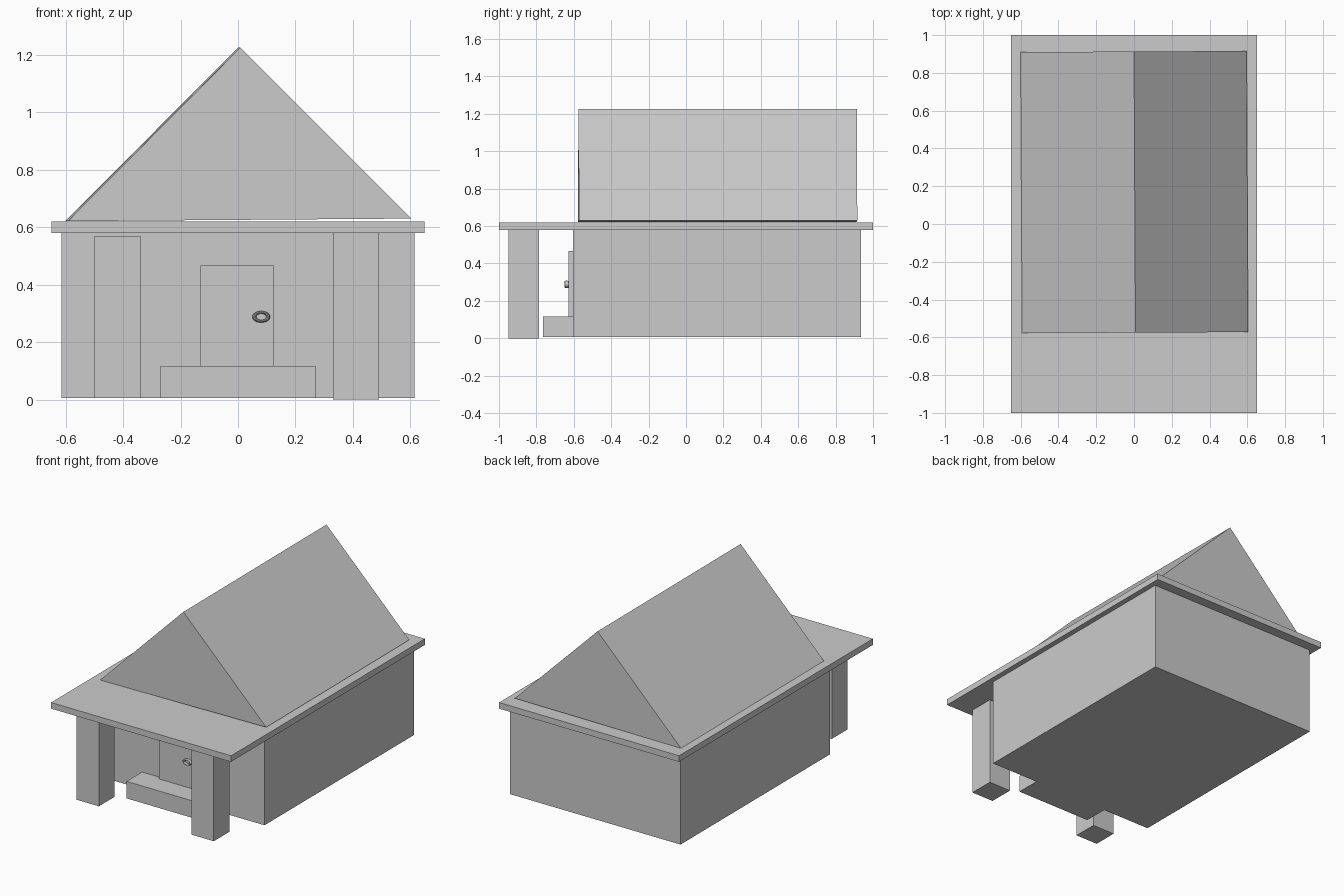
import bpy, bmesh, math
from mathutils import Vector

if "Cube" in bpy.data.objects:
    bpy.data.objects.remove(bpy.data.objects["Cube"])

# single flat colour
grey = bpy.data.materials.new("plain_grey")
grey.diffuse_color = (0.6, 0.6, 0.6, 1)
grey.use_nodes = True
grey.node_tree.nodes["Principled BSDF"].inputs["Base Color"].default_value = grey.diffuse_color


def add_object(name, bm):
    bmesh.ops.recalc_face_normals(bm, faces=bm.faces)
    mesh = bpy.data.meshes.new(name)
    bm.to_mesh(mesh)
    bm.free()
    mesh.materials.append(grey)
    obj = bpy.data.objects.new(name, mesh)
    bpy.context.collection.objects.link(obj)
    return obj


def box(name, lo, hi):
    bm = bmesh.new()
    bmesh.ops.create_cube(bm, size=1)
    lo, hi = Vector(lo), Vector(hi)
    bmesh.ops.scale(bm, vec=hi - lo, verts=bm.verts)
    bmesh.ops.translate(bm, vec=(lo + hi) / 2, verts=bm.verts)
    return add_object(name, bm)


# house body, entrance step, door
box("house_walls", (-0.615, -0.605, 0.006), (0.615, 0.935, 0.58))
box("entrance_step", (-0.27, -0.765, 0.006), (0.27, -0.60, 0.117))
box("door", (-0.13, -0.627, 0.117), (0.125, -0.60, 0.466))

# porch columns
box("left_column", (-0.50, -0.95, 0.006), (-0.34, -0.79, 0.57))
box("right_column", (0.33, -0.95, 0.0), (0.49, -0.785, 0.58))

# flat roof slab covering house and porch
box("roof_slab", (-0.65, -1.0, 0.58), (0.65, 1.0, 0.62))

# gabled roof: triangular prism, turned very slightly
bm = bmesh.new()
front = [bm.verts.new(p) for p in ((-0.592, -0.578, 0.621), (0.604, -0.572, 0.63), (0.008, -0.575, 1.225))]
back = [bm.verts.new(p) for p in ((-0.601, 0.91, 0.621), (0.596, 0.916, 0.63), (0.0, 0.913, 1.225))]
bm.faces.new(front)
bm.faces.new(back)
for i in range(3):
    j = (i + 1) % 3
    bm.faces.new((front[i], front[j], back[j], back[i]))
add_object("gabled_roof", bm)

# ring-shaped door handle, wider than tall
bpy.ops.mesh.primitive_torus_add(
    major_segments=32, minor_segments=12, major_radius=0.024, minor_radius=0.007,
    location=(0.081, -0.638, 0.288), rotation=(math.radians(90), 0, 0))
handle = bpy.context.object
handle.name = "door_handle"
handle.scale = (1.0, 0.65, 1.6)
handle.data.materials.append(grey)
bpy.ops.object.shade_smooth_by_angle()
